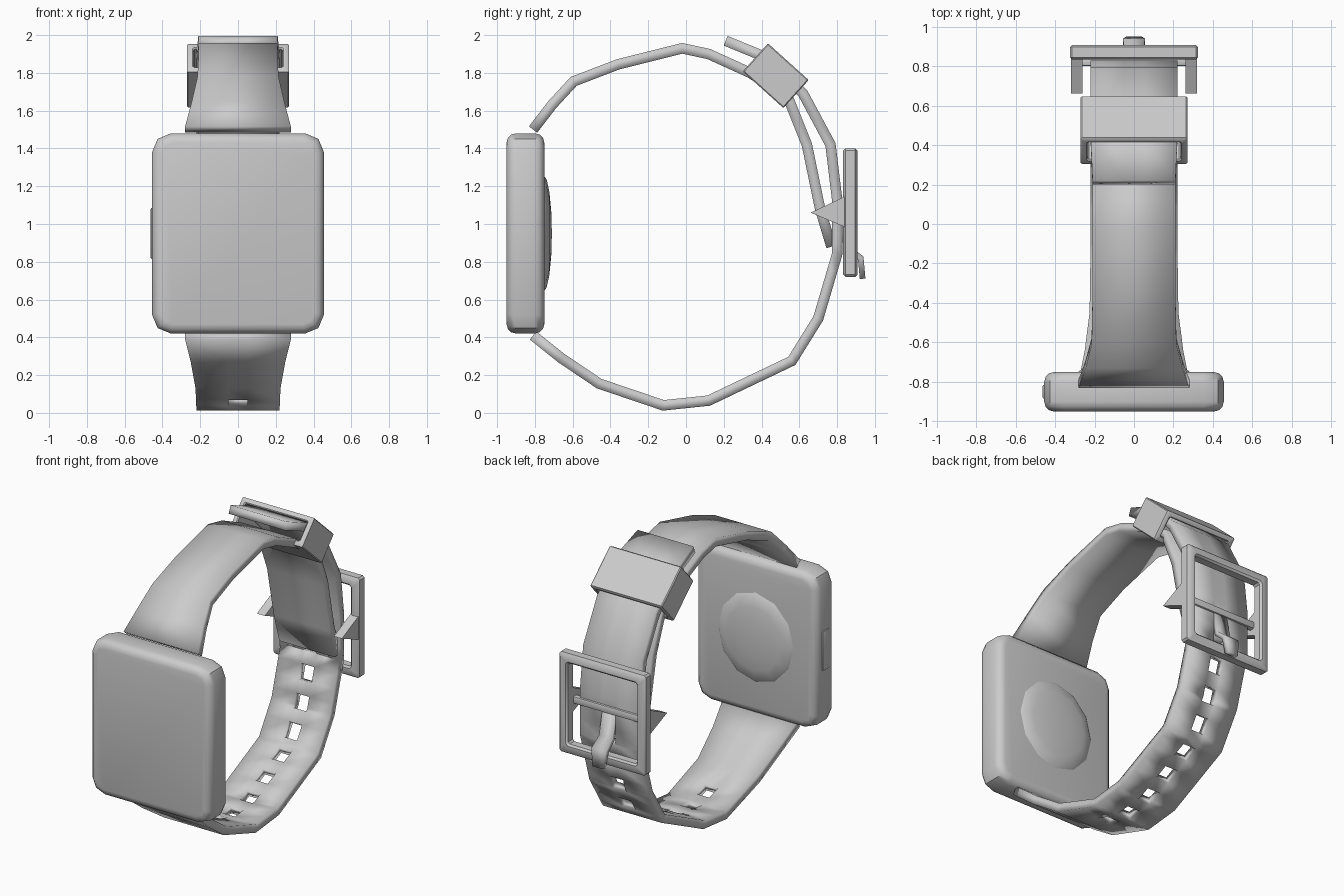
import bpy, bmesh, math
from mathutils import Vector

if "Cube" in bpy.data.objects:
    bpy.data.objects.remove(bpy.data.objects["Cube"])


def finish(name, bm, angle=40):
    bmesh.ops.recalc_face_normals(bm, faces=bm.faces)
    me = bpy.data.meshes.new(name)
    bm.to_mesh(me)
    bm.free()
    ob = bpy.data.objects.new(name, me)
    bpy.context.collection.objects.link(ob)
    bpy.ops.object.select_all(action='DESELECT')
    ob.select_set(True)
    bpy.context.view_layer.objects.active = ob
    bpy.ops.object.shade_smooth_by_angle(angle=math.radians(angle))
    return ob


def box(name, loc, size, bevel=0.0):
    bm = bmesh.new()
    bmesh.ops.create_cube(bm, size=1)
    for v in bm.verts:
        v.co = Vector([v.co[i] * size[i] + loc[i] for i in range(3)])
    if bevel:
        bmesh.ops.bevel(bm, geom=bm.edges[:], offset=bevel, segments=2,
                        profile=0.5, affect='EDGES')
    return finish(name, bm)


def ribbon(name, pts, thick, holes=(), hole_w=0.05):
    """Flat band along (y, z, half width) points, with slots at arc-length spans."""
    arc = [0.0]
    for a, b in zip(pts, pts[1:]):
        arc.append(arc[-1] + math.hypot(b[0] - a[0], b[1] - a[1]))
    stations = sorted(set(arc) | {s for span in holes for s in span})

    def at(s):
        for i in range(len(arc) - 1):
            if s <= arc[i + 1]:
                t = (s - arc[i]) / (arc[i + 1] - arc[i])
                return [p + (q - p) * t for p, q in zip(pts[i], pts[i + 1])]
        return pts[-1]

    bm = bmesh.new()
    rows = []
    for s in stations:
        y, z, w = at(s)
        xs = (-w, -hole_w, hole_w, w) if holes else (-w, w)
        rows.append([bm.verts.new((x, y, z)) for x in xs])
    for i in range(len(rows) - 1):
        mid = (stations[i] + stations[i + 1]) / 2
        slot = any(a < mid < b for a, b in holes)
        for j in range(len(rows[i]) - 1):
            if not (slot and j == 1):
                bm.faces.new((rows[i][j], rows[i][j + 1],
                              rows[i + 1][j + 1], rows[i + 1][j]))
    ob = finish(name, bm)
    mod = ob.modifiers.new("thickness", 'SOLIDIFY')
    mod.thickness = thick
    mod.offset = 0
    mod.use_even_offset = True
    return ob


def frame(name, loc, width, height, depth, wall, tilt=0, bevel=0.0):
    """Hollow rectangle in xz, opening along y, tilted about x."""
    bm = bmesh.new()
    loops = []
    for y in (-depth / 2, depth / 2):
        for inset in (0, wall):
            w, h = width / 2 - inset, height / 2 - inset
            loops.append([bm.verts.new((sx * w, y, sz * h))
                          for sx, sz in ((-1, -1), (1, -1), (1, 1), (-1, 1))])
    for a, b in ((0, 1), (1, 3), (3, 2), (2, 0)):
        for i in range(4):
            k = (i + 1) % 4
            bm.faces.new((loops[a][i], loops[a][k], loops[b][k], loops[b][i]))
    if bevel:
        bmesh.ops.bevel(bm, geom=bm.edges[:], offset=bevel, segments=1,
                        affect='EDGES')
    ob = finish(name, bm)
    ob.location = loc
    ob.rotation_euler.x = tilt
    return ob


# watch case: rounded corners in front view, then softened front and back rims
bm = bmesh.new()
bmesh.ops.create_cube(bm, size=1)
for v in bm.verts:
    v.co = Vector((v.co.x * 0.91, v.co.y * 0.2 - 0.85, v.co.z * 1.06 + 0.95))
corners = [e for e in bm.edges if abs(e.verts[0].co.y - e.verts[1].co.y) > 0.1]
bmesh.ops.bevel(bm, geom=corners, offset=0.1, segments=2, profile=0.5, affect='EDGES')
rims = [e for e in bm.edges if abs(e.verts[0].co.y - e.verts[1].co.y) < 0.01]
bmesh.ops.bevel(bm, geom=rims, offset=0.05, segments=3, profile=0.5, affect='EDGES')
finish("watch_case", bm)

# button on the case side
box("side_button", (-0.45, -0.85, 0.95), (0.025, 0.07, 0.27), 0.006)

# raised sensor lens on the back of the case
bm = bmesh.new()
bmesh.ops.create_uvsphere(bm, u_segments=12, v_segments=8, radius=1)
for v in bm.verts:
    v.co = Vector((v.co.x * 0.29, v.co.z * 0.045 - 0.755, v.co.y * 0.31 + 0.95))
finish("sensor_lens", bm)

# upper strap, tucking inside and ending at the buckle
ribbon("upper_strap", [
    (-0.81, 1.50, 0.28), (-0.71, 1.63, 0.245), (-0.595, 1.755, 0.215),
    (-0.36, 1.845, 0.21), (-0.02, 1.93, 0.21), (0.12, 1.90, 0.21),
    (0.34, 1.80, 0.21), (0.54, 1.67, 0.21), (0.64, 1.42, 0.21),
    (0.71, 1.08, 0.21), (0.77, 0.88, 0.21)], 0.055)

# lower strap with adjustment slots, overlapping outside the upper strap
slots = [(0.62 + 0.19 * i, 0.72 + 0.19 * i) for i in range(9)]
ribbon("lower_strap", [
    (-0.81, 0.41, 0.28), (-0.66, 0.29, 0.25), (-0.46, 0.155, 0.225),
    (-0.12, 0.04, 0.22), (0.12, 0.065, 0.22), (0.56, 0.275, 0.22),
    (0.70, 0.50, 0.22), (0.80, 0.84, 0.22), (0.80, 1.13, 0.22),
    (0.765, 1.42, 0.22), (0.62, 1.69, 0.22), (0.43, 1.88, 0.22),
    (0.21, 1.97, 0.21)], 0.055, slots)

# strap keeper loop
frame("strap_keeper", (0, 0.475, 1.785), 0.54, 0.20, 0.29, 0.035,
      math.radians(-42), 0.006)

# buckle frame
frame("buckle_frame", (0, 0.87, 1.06), 0.65, 0.68, 0.075, 0.065, 0, 0.012)

# pointed lugs on both sides of the buckle
for side, label in ((-1, "left"), (1, "right")):
    bm = bmesh.new()
    tri = [(0.66, 1.06), (0.85, 1.15), (0.85, 0.98)]
    face = bm.faces.new([bm.verts.new((side * 0.26, y, z)) for y, z in tri])
    ext = bmesh.ops.extrude_face_region(bm, geom=[face])
    for v in ext["geom"]:
        if isinstance(v, bmesh.types.BMVert):
            v.co.x = side * 0.32
    finish("buckle_lug_" + label, bm)

# buckle pin between the lugs, and the prong that hooks over the frame
box("buckle_pin", (0, 0.82, 1.06), (0.56, 0.04, 0.05), 0.01)
ribbon("buckle_prong", [(0.81, 1.06, 0.05), (0.85, 0.88, 0.05),
                        (0.925, 0.82, 0.055), (0.935, 0.71, 0.04)], 0.03)

# centre the buckle ring of parts on the origin frame
bpy.context.view_layer.update()
